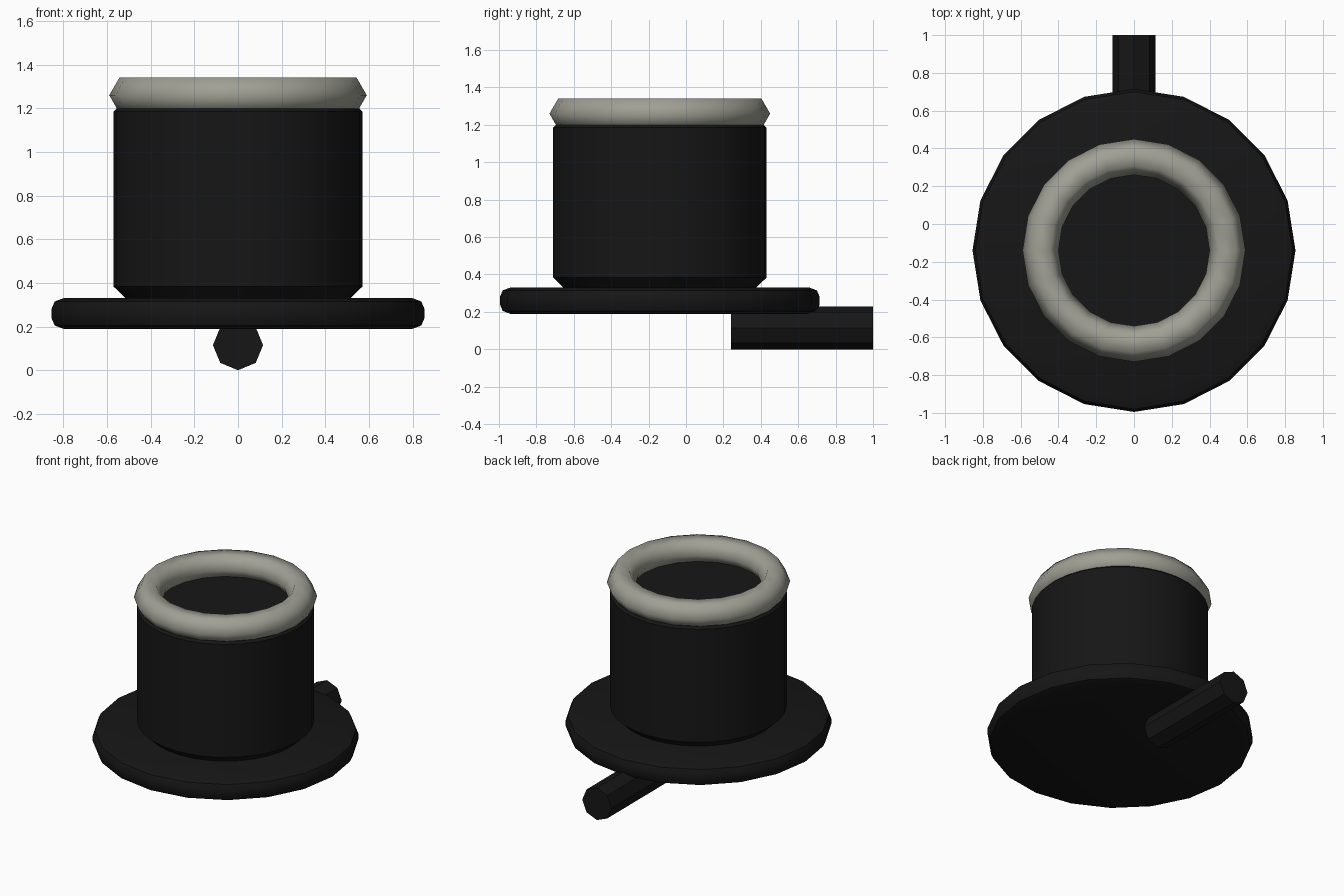
import bpy, math

if "Cube" in bpy.data.objects:
    bpy.data.objects.remove(bpy.data.objects["Cube"])

CY = -0.14  # axis of the round parts


def mat(name, col):
    m = bpy.data.materials.new(name)
    m.diffuse_color = (*col, 1)
    m.use_nodes = True
    m.node_tree.nodes["Principled BSDF"].inputs["Base Color"].default_value = m.diffuse_color
    return m


black = mat("black", (0.008, 0.008, 0.008))
grey = mat("warm_grey", (0.35, 0.35, 0.30))


def finish(ob, name, m, angle):
    ob.name = name
    ob.data.materials.append(m)
    bpy.ops.object.select_all(action='DESELECT')
    ob.select_set(True)
    bpy.context.view_layer.objects.active = ob
    bpy.ops.object.shade_smooth_by_angle(angle=math.radians(angle))


def lathe(name, profile, sides, m, angle=40):
    """Closed turned solid from (radius, z) points, bottom to top."""
    verts, faces = [], []
    for r, z in profile:
        for i in range(sides):
            a = 2 * math.pi * i / sides
            verts.append((r * math.cos(a), CY + r * math.sin(a), z))
    for k in range(len(profile) - 1):
        for i in range(sides):
            j = (i + 1) % sides
            faces.append((k * sides + i, k * sides + j,
                          (k + 1) * sides + j, (k + 1) * sides + i))
    faces.append(tuple(reversed(range(sides))))
    top = (len(profile) - 1) * sides
    faces.append(tuple(range(top, top + sides)))
    me = bpy.data.meshes.new(name)
    me.from_pydata(verts, [], faces)
    ob = bpy.data.objects.new(name, me)
    bpy.context.collection.objects.link(ob)
    finish(ob, name, m, angle)


# Round base plate with softened rim
lathe("base_plate", [(0.80, 0.19), (0.84, 0.205), (0.855, 0.24),
                     (0.855, 0.28), (0.84, 0.315), (0.80, 0.33)], 20, black)

# Cylindrical body with bevelled ends
lathe("body", [(0.51, 0.325), (0.57, 0.383), (0.57, 1.185), (0.555, 1.20)], 32, black)

# Rim ring with hexagonal section
bpy.ops.mesh.primitive_torus_add(major_segments=20, minor_segments=6, major_radius=0.495,
                                 minor_radius=0.095, location=(0, CY, 1.26))
finish(bpy.context.object, "rim_ring", grey, 75)

# Octagonal rod under the plate, pointing back
bpy.ops.mesh.primitive_cylinder_add(vertices=8, radius=0.115, depth=0.76,
                                    location=(0, 0.62, 0.115), rotation=(math.pi / 2, 0, 0))
finish(bpy.context.object, "rod", black, 30)
